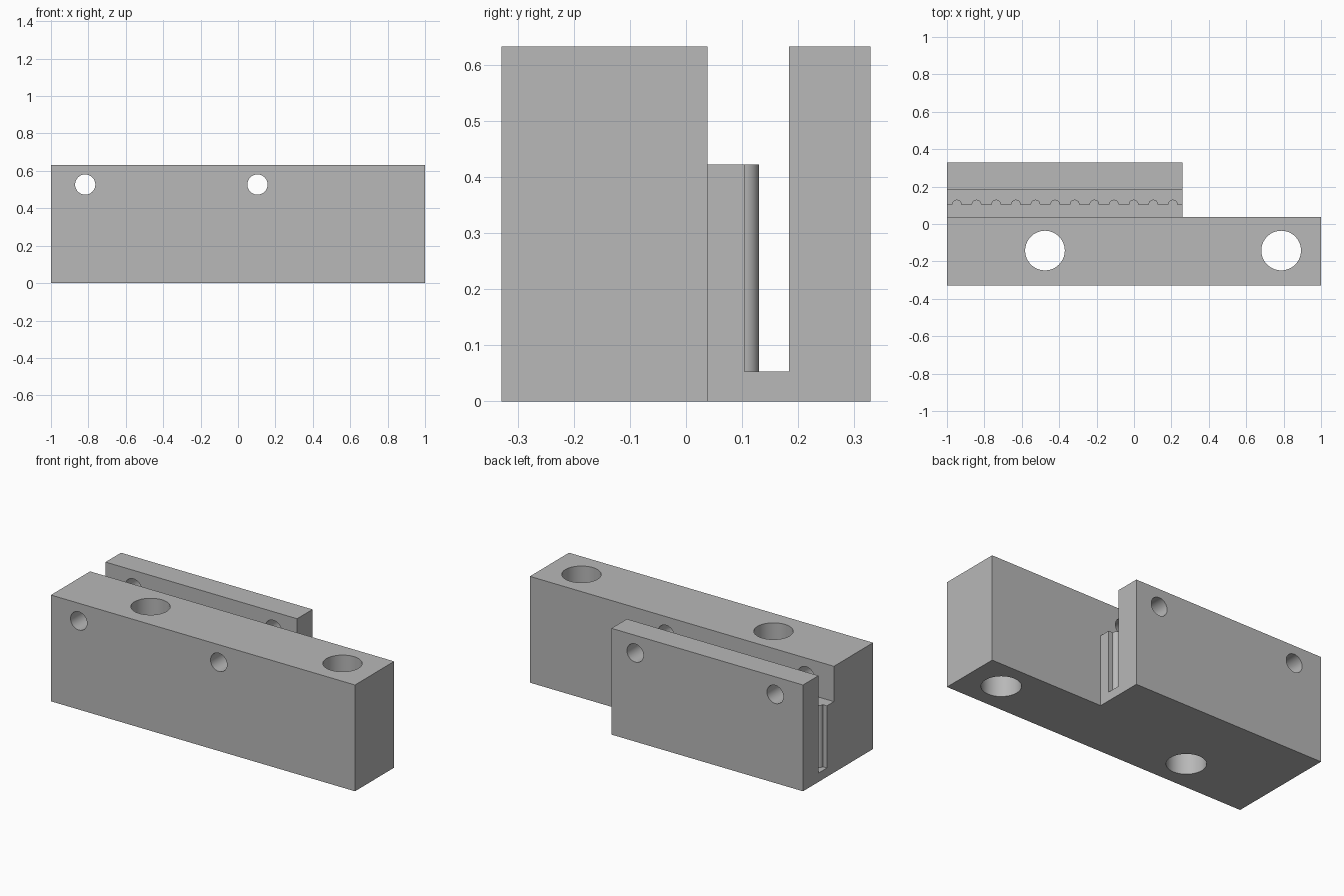
import bpy, bmesh, math

# Remove the default cube
cube = bpy.data.objects.get("Cube")
if cube:
    bpy.data.objects.remove(cube, do_unlink=True)

HEIGHT = 0.632
BACK, STEP, WALL = 0.329, 0.0385, 0.184     # rear face, step face, rear wall inner face
RACK, FLOOR, SHELF = 0.104, 0.0527, 0.422   # rack face, groove floor, rack top
SHORT_END = 0.26
PITCH, RIDGE_R, RIDGES = 0.105, 0.026, 12

grey = bpy.data.materials.new("plain grey")
grey.use_nodes = True
colour = (0.48, 0.48, 0.48, 1)
grey.diffuse_color = colour
grey.node_tree.nodes["Principled BSDF"].inputs["Base Color"].default_value = colour


def prism(name, outline, z0, z1):
    """Extrude a plan outline from z0 to z1."""
    bm = bmesh.new()
    face = bm.faces.new([bm.verts.new((x, y, z0)) for x, y in outline])
    top = bmesh.ops.extrude_face_region(bm, geom=[face])["geom"]
    moved = [v for v in top if isinstance(v, bmesh.types.BMVert)]
    bmesh.ops.translate(bm, verts=moved, vec=(0, 0, z1 - z0))
    bmesh.ops.recalc_face_normals(bm, faces=bm.faces)
    mesh = bpy.data.meshes.new(name)
    bm.to_mesh(mesh)
    bm.free()
    mesh.materials.append(grey)
    ob = bpy.data.objects.new(name, mesh)
    bpy.context.collection.objects.link(ob)
    return ob


def rod(name, radius, location, tilt=0):
    bpy.ops.mesh.primitive_cylinder_add(vertices=64, radius=radius, depth=2,
                                        location=location, rotation=(tilt, 0, 0))
    ob = bpy.context.object
    ob.name = name
    ob.data.materials.append(grey)
    return ob


def cut(target, cutter):
    """Subtract the cutter and discard it."""
    mod = target.modifiers.new("cut", "BOOLEAN")
    mod.operation, mod.solver, mod.object = "DIFFERENCE", "EXACT", cutter
    bpy.context.view_layer.objects.active = target
    bpy.ops.object.modifier_apply(modifier=mod.name)
    bpy.data.objects.remove(cutter, do_unlink=True)


# Stepped body: long front block with a shorter rear part
body = prism("clamp_body", [(-1, -BACK), (1, -BACK), (1, STEP), (SHORT_END, STEP),
                            (SHORT_END, BACK), (-1, BACK)], 0, HEIGHT)

# Groove whose front side carries a row of half-round ridges
outline = [(-1.1, WALL), (-1.1, RACK)]
for i in range(RIDGES):
    cx = -0.947 + i * PITCH
    for k in range(17):
        a = math.pi * (1 - k / 16)
        outline.append((cx + RIDGE_R * math.cos(a), RACK + RIDGE_R * math.sin(a)))
outline += [(0.4, RACK), (0.4, WALL)]
cut(body, prism("groove_cutter", outline, FLOOR, 1))

# Wide opening above the rack
cut(body, prism("opening_cutter", [(-1.1, STEP), (0.4, STEP), (0.4, 0.16), (-1.1, 0.16)],
                SHELF, 1))

# Vertical mounting holes and horizontal clamp holes
for x in (-0.476, 0.787):
    cut(body, rod("mounting_hole_cutter", 0.106, (x, -0.142, 0.3)))
for x in (-0.817, 0.104):
    cut(body, rod("clamp_hole_cutter", 0.054, (x, 0, 0.527), math.pi / 2))

# Smooth round surfaces, crisp edges
bpy.ops.object.select_all(action="DESELECT")
body.select_set(True)
bpy.context.view_layer.objects.active = body
bpy.ops.object.shade_smooth_by_angle(angle=math.radians(30))
